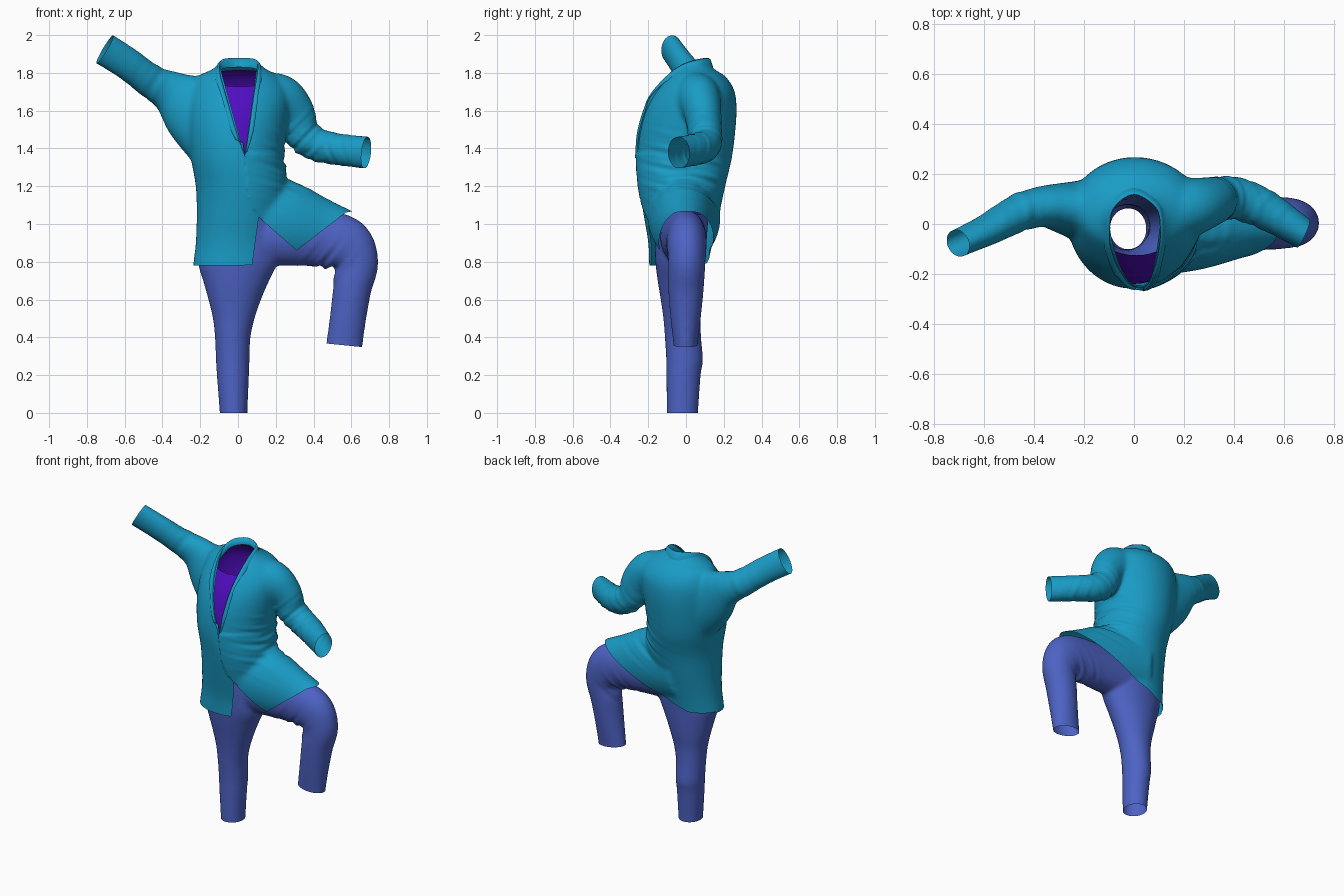
import bpy, bmesh, math
from mathutils import Vector

if "Cube" in bpy.data.objects:
    bpy.data.objects.remove(bpy.data.objects["Cube"])

N = 48


def material(name, rgb):
    m = bpy.data.materials.new(name)
    m.diffuse_color = (*rgb, 1)
    m.use_nodes = True
    m.node_tree.nodes["Principled BSDF"].inputs["Base Color"].default_value = m.diffuse_color
    return m


TEAL = material("coat_teal", (0.01, 0.33, 0.56))
BLUE = material("trouser_blue", (0.075, 0.125, 0.56))
PURPLE = material("shirt_purple", (0.08, 0.004, 0.53))


def spline(pts, steps=6):
    """Catmull-Rom through tuples of any length."""
    v = [Vector(p) for p in pts]
    v = [2 * v[0] - v[1]] + v + [2 * v[-1] - v[-2]]
    out = []
    for i in range(1, len(v) - 2):
        a, b, c, d = v[i - 1:i + 3]
        for s in range(steps):
            t = s / steps
            out.append(0.5 * (2 * b + (c - a) * t + (2 * a - 5 * b + 4 * c - d) * t * t
                              + (3 * b - a - 3 * c + d) * t ** 3))
    return out + [v[-2]]


def loft(bm, pts, flat=False, cap=True):
    """Tube of elliptical sections (x, y, z, radius in the xz plane, radius in y)."""
    path = spline(pts)
    rings = []
    for i, p in enumerate(path):
        c = Vector(p[:3])
        t = Vector(path[min(i + 1, len(path) - 1)][:3]) - Vector(path[max(i - 1, 0)][:3])
        t = Vector((0, 0, 1)) if flat else t.normalized()
        side = (Vector((0, 1, 0)) - t * t.y).normalized()
        up = side.cross(t)
        rings.append([bm.verts.new(c + up * p[3] * math.cos(k * math.tau / N)
                                   + side * p[4] * math.sin(k * math.tau / N)) for k in range(N)])
    for a, b in zip(rings, rings[1:]):
        for k in range(N):
            bm.faces.new((a[k], a[(k + 1) % N], b[(k + 1) % N], b[k]))
    if cap:
        bm.faces.new(rings[0][::-1])
        bm.faces.new(rings[-1])
    bmesh.ops.recalc_face_normals(bm, faces=bm.faces)


def body(rows, inset=0.0):
    """Rows of z, xmin, xmax, ymin, ymax turned into loft sections."""
    return [((a + b) / 2, (c + d) / 2, z, (b - a) / 2 - inset, (d - c) / 2 - inset)
            for z, a, b, c, d in rows]


def finish(bm, name, mat):
    me = bpy.data.meshes.new(name)
    bm.to_mesh(me)
    bm.free()
    me.materials.clear()
    me.materials.append(mat)
    me.polygons.foreach_set("use_smooth", [True] * len(me.polygons))
    ob = bpy.data.objects.new(name, me)
    bpy.context.collection.objects.link(ob)
    return ob


def fuse(bm, voxel=0.011, smooth=9):
    """Merge overlapping closed tubes into one soft skin."""
    ob = finish(bm, "fuse_helper", TEAL)
    r = ob.modifiers.new("remesh", 'REMESH')
    r.mode, r.voxel_size = 'VOXEL', voxel
    s = ob.modifiers.new("smooth", 'SMOOTH')
    s.factor, s.iterations = 0.5, smooth
    dg = bpy.context.evaluated_depsgraph_get()
    me = bpy.data.meshes.new_from_object(ob.evaluated_get(dg))
    bpy.data.objects.remove(ob)
    out = bmesh.new()
    out.from_mesh(me)
    return out


def cut(bm, planes, remove):
    """Slice along planes, then drop faces whose centre passes the test."""
    for co, no in planes:
        bmesh.ops.bisect_plane(bm, geom=bm.verts[:] + bm.edges[:] + bm.faces[:],
                               plane_co=co, plane_no=no, dist=1e-5)
    gone = [f for f in bm.faces if remove(f.calc_center_median())]
    bmesh.ops.delete(bm, geom=gone, context='FACES')


def open_end(bm, co, no, reach=0.17):
    co, no = Vector(co), Vector(no)
    cut(bm, [(co, no)], lambda c: (c - co).length < reach and (c - co).dot(no) > 0)


def line_planes(line):
    return [(Vector((a[0], 0, a[1])), Vector((a[1] - b[1], 0, b[0] - a[0])).normalized())
            for a, b in zip(line, line[1:])]


def level(line, x):
    for (x0, z0), (x1, z1) in zip(line, line[1:]):
        if x0 <= x <= x1:
            return z0 + (z1 - z0) * (x - x0) / (x1 - x0)
    return line[0][1] if x < line[0][0] else line[-1][1]


def wrinkle(bm, folds):
    """Soft cloth folds: centre, reach, direction across folds, spacing, depth."""
    bm.normal_update()
    moves = []
    for v in bm.verts:
        d = 0
        for c, r, way, gap, depth in folds:
            q = v.co - Vector(c)
            s = q.dot(Vector(way).normalized())
            wave = math.sin(math.tau * s / gap + math.sin(q.y * 14 + q.x * 9)) + 0.6 * math.sin(11 * s / gap)
            d += depth * math.exp(-q.length_squared / r ** 2) * wave
        moves.append(v.normal * d)
    for v, m in zip(bm.verts, moves):
        v.co += m


TORSO = [(0.66, -0.245, 0.20, -0.19, 0.11), (0.78, -0.238, 0.21, -0.195, 0.118),
         (0.9, -0.224, 0.22, -0.2, 0.14), (1.05, -0.219, 0.25, -0.225, 0.175),
         (1.2, -0.224, 0.268, -0.248, 0.208), (1.35, -0.25, 0.245, -0.26, 0.243),
         (1.5, -0.265, 0.26, -0.246, 0.262), (1.62, -0.265, 0.275, -0.21, 0.268),
         (1.71, -0.25, 0.27, -0.158, 0.255), (1.78, -0.215, 0.22, -0.105, 0.21),
         (1.82, -0.135, 0.15, -0.075, 0.15), (1.86, -0.098, 0.108, -0.06, 0.118),
         (1.92, -0.095, 0.105, -0.05, 0.115)]

# Coat: torso, two sleeves and the skirt lifted by the raised thigh
bm = bmesh.new()
loft(bm, body(TORSO), flat=True)
loft(bm, [(-0.04, 0.03, 1.48, 0.26, 0.17), (-0.24, 0.06, 1.615, 0.19, 0.112),
          (-0.36, 0.07, 1.7, 0.116, 0.083), (-0.46, 0.045, 1.755, 0.09, 0.076),
          (-0.58, -0.02, 1.845, 0.087, 0.063), (-0.7, -0.075, 1.922, 0.089, 0.055),
          (-0.78, -0.11, 1.97, 0.089, 0.055)])
loft(bm, [(0.08, 0.04, 1.62, 0.17, 0.14), (0.21, 0.065, 1.655, 0.143, 0.122),
          (0.295, 0.088, 1.59, 0.112, 0.1), (0.335, 0.1, 1.485, 0.096, 0.09),
          (0.41, 0.103, 1.424, 0.09, 0.085), (0.52, 0.06, 1.397, 0.085, 0.08),
          (0.68, -0.04, 1.378, 0.086, 0.062), (0.76, -0.09, 1.37, 0.086, 0.06)])
loft(bm, [(0.0, -0.01, 1.04, 0.24, 0.195), (0.24, -0.012, 1.0, 0.23, 0.17),
          (0.45, -0.0, 0.945, 0.182, 0.13), (0.62, 0.003, 0.895, 0.153, 0.113),
          (0.72, 0.003, 0.865, 0.15, 0.112)])
bm = fuse(bm, smooth=16)
wrinkle(bm, [((0.24, -0.08, 1.3), 0.15, (0.3, 0, 1), 0.07, 0.004),
             ((0.24, 0.12, 1.25), 0.15, (-0.4, 0, 1), 0.075, 0.005),
             ((0.36, 0.08, 1.45), 0.11, (0.7, 0, -0.7), 0.06, 0.004),
             ((0.52, 0.05, 1.39), 0.09, (1, -0.5, 0.4), 0.07, 0.003),
             ((-0.45, 0.05, 1.76), 0.1, (-0.8, 0, 0.5), 0.1, 0.003)])

# Right front panel laps over the left one
LAP = [(0.9, 0.2), (1.03, 0.12), (1.1, 0.07), (1.2, 0.042), (1.36, 0.036)]
for v in bm.verts:
    if v.co.y < -0.03 and v.co.z < 1.38 and v.co.x > level(LAP, v.co.z):
        v.co.y -= 0.01 * max(0, 1 - (v.co.x - 0.04) / 0.4)

# Hems, neck opening and cuffs
FRONT = [(-1, 0.772), (0.075, 0.782), (0.11, 1.035), (0.31, 0.86), (0.57, 1.06), (1, 1.15)]
BACK = [(-1, 0.772), (-0.1, 0.79), (0.2, 0.9), (0.57, 1.06), (1, 1.15)]
NECK = [(-0.095, 1.83), (0.035, 1.36), (0.1, 1.83)]
mid = [(Vector((0, 0, 0)), Vector((0, 1, 0)))]
cut(bm, mid + line_planes(FRONT) + line_planes(BACK),
    lambda c: c.z < 1.2 and c.z < level(FRONT if c.y < 0 else BACK, c.x))
cut(bm, line_planes(NECK) + [(Vector((0, 0, 1.845)), Vector((0, 0, 1)))],
    lambda c: abs(c.x) < 0.2 and (c.z > 1.845 or
              (c.y < 0 and -0.095 < c.x < 0.1 and c.z > level(NECK, c.x))))
open_end(bm, (-0.705, -0.075, 1.925), (-0.84, -0.2, 0.5))
open_end(bm, (0.678, -0.04, 1.377), (0.9, -0.4, -0.1))
finish(bm, "coat", TEAL)

# Collar and lapels: a folded ribbon running round the neck and down the V
FOLD = [(0.036, -0.264, 1.35), (0.058, -0.25, 1.5), (0.08, -0.195, 1.66), (0.1, -0.1, 1.785),
        (0.106, -0.02, 1.845), (0.088, 0.065, 1.873), (0.0, 0.118, 1.88), (-0.08, 0.065, 1.872),
        (-0.098, -0.02, 1.84), (-0.092, -0.1, 1.785), (-0.057, -0.195, 1.66),
        (-0.012, -0.25, 1.5), (0.034, -0.262, 1.36)]
bm = bmesh.new()
rows = []
for p in spline(FOLD, 8):
    top = min(1, max(0, (p.z - 1.62) / 0.22))
    wide = min(1, max(0, (p.z - 1.34) / 0.15))
    out = Vector((p.x - 0.01, p.y * top, 0)).normalized()
    inner = p - out * 0.002 * top + Vector((0, 0.015 * (1 - top), -0.05 * top))
    mid_fall = p + out * 0.013 * wide + Vector((0, -0.006 * (1 - top), -0.01 * top))
    outer = p + out * 0.026 * wide + Vector((0, 0.006 * (1 - top), -0.05 * top))
    rows.append([bm.verts.new(q) for q in (inner, p, mid_fall, outer)])
for a, b in zip(rows, rows[1:]):
    for k in range(3):
        bm.faces.new((a[k], a[k + 1], b[k + 1], b[k]))
finish(bm, "collar", TEAL)

# Shirt: open tube inside the coat with a sloping neckline
bm = bmesh.new()
loft(bm, body(TORSO[3:11], 0.02), flat=True, cap=False)
slope = Vector((0, -0.33, 1)).normalized()
rim = Vector((0, -0.12, 1.73))
cut(bm, [(rim, slope)], lambda c: (c - rim).dot(slope) > 0)
finish(bm, "shirt", PURPLE)

# Trousers: standing leg with hips, and the raised bent leg
bm = bmesh.new()
loft(bm, body([(-0.06, -0.097, 0.05, -0.102, 0.064), (0.0, -0.097, 0.05, -0.102, 0.064),
               (0.2, -0.112, 0.058, -0.104, 0.078), (0.28, -0.117, 0.061, -0.105, 0.09),
               (0.4, -0.122, 0.066, -0.112, 0.08), (0.5, -0.133, 0.088, -0.12, 0.078),
               (0.6, -0.157, 0.122, -0.134, 0.088), (0.7, -0.185, 0.165, -0.15, 0.095),
               (0.8, -0.212, 0.21, -0.162, 0.1), (0.92, -0.2, 0.215, -0.165, 0.11),
               (1.05, -0.188, 0.2, -0.165, 0.12), (1.16, -0.182, 0.19, -0.165, 0.13)]), flat=True)
loft(bm, [(0.08, -0.02, 0.93, 0.15, 0.12), (0.25, -0.015, 0.93, 0.15, 0.118),
          (0.45, 0.0, 0.922, 0.15, 0.108), (0.57, 0.004, 0.885, 0.148, 0.105),
          (0.625, 0.004, 0.79, 0.118, 0.098), (0.605, 0.0, 0.66, 0.102, 0.094),
          (0.582, -0.002, 0.5, 0.096, 0.08), (0.563, -0.002, 0.36, 0.096, 0.064),
          (0.555, -0.002, 0.29, 0.096, 0.062)])
bm = fuse(bm)
wrinkle(bm, [((0.47, 0, 0.8), 0.11, (1, 0, -0.8), 0.07, 0.005)])
open_end(bm, (-0.025, -0.02, 0), (0, 0, -1))
open_end(bm, (0.562, 0, 0.358), (-0.1, 0, -0.99))
cut(bm, [(Vector((0, 0, 1.1)), Vector((0, 0, 1)))], lambda c: c.z > 1.1)
finish(bm, "trousers", BLUE)
